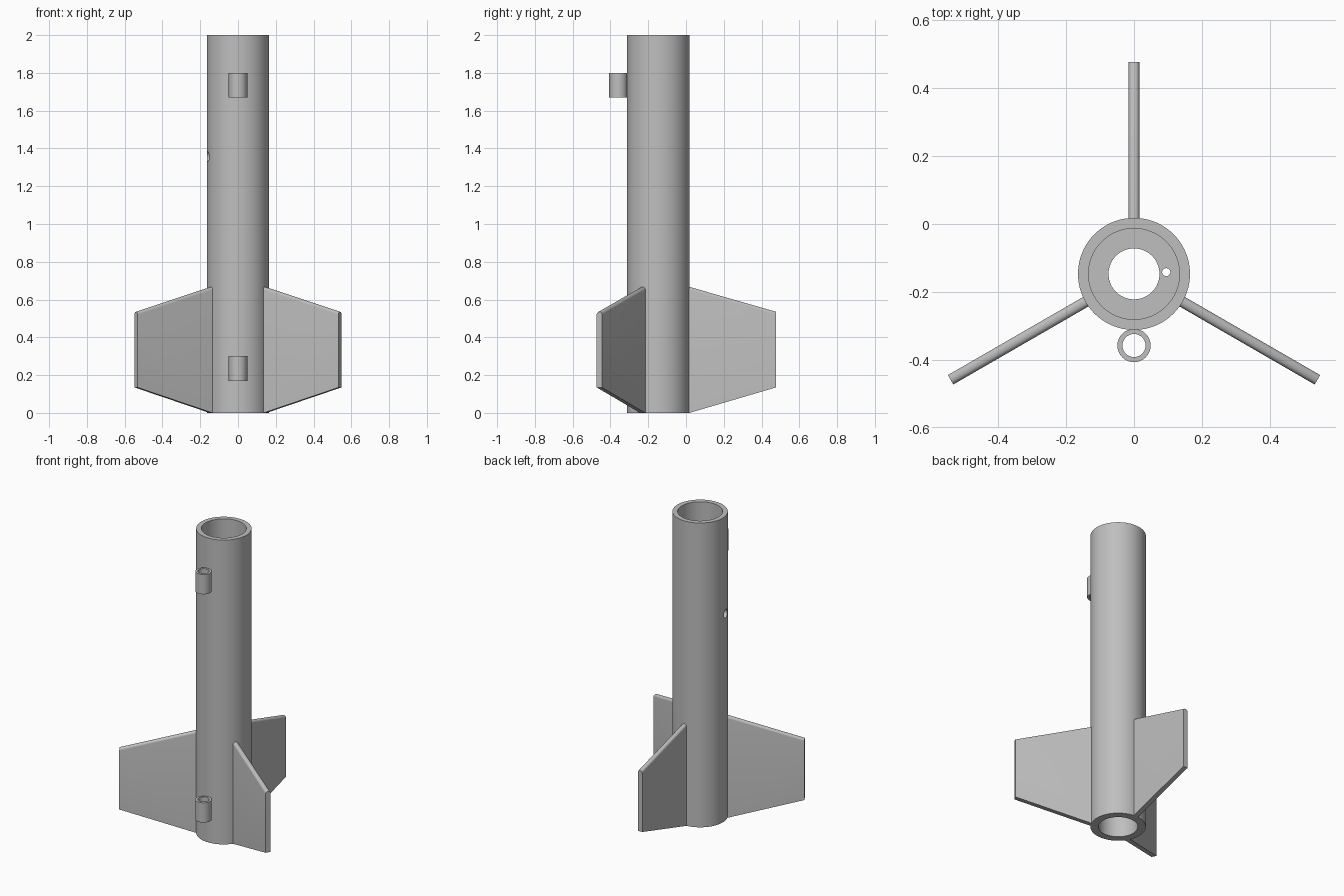
import bpy, bmesh, math
from mathutils import Matrix, Vector

cube = bpy.data.objects.get("Cube")
if cube:
    bpy.data.objects.remove(cube, do_unlink=True)

AXIS_Y = -0.147      # tube axis
R_OUT, R_IN = 0.165, 0.134
R_AFT, R_PORT = 0.117, 0.075
STEP = 0.67          # height of the aft chamber

grey = bpy.data.materials.new("plain_grey")
grey.use_nodes = True
COLOUR = (0.52, 0.52, 0.52, 1)
grey.diffuse_color = COLOUR
grey.node_tree.nodes["Principled BSDF"].inputs["Base Color"].default_value = COLOUR


def finish(name, bm):
    bmesh.ops.recalc_face_normals(bm, faces=bm.faces)
    mesh = bpy.data.meshes.new(name)
    bm.to_mesh(mesh)
    bm.free()
    mesh.materials.append(grey)
    obj = bpy.data.objects.new(name, mesh)
    bpy.context.collection.objects.link(obj)
    return obj


def smooth(obj):
    bpy.ops.object.select_all(action='DESELECT')
    obj.select_set(True)
    bpy.context.view_layer.objects.active = obj
    bpy.ops.object.shade_smooth_by_angle(angle=math.radians(35))


def lathe(name, profile, y, steps):
    """Revolve a closed (radius, z) outline around a vertical axis."""
    bm = bmesh.new()
    verts = [bm.verts.new((r, 0, z)) for r, z in profile]
    edges = [bm.edges.new((v, verts[i - 1])) for i, v in enumerate(verts)]
    bmesh.ops.spin(bm, geom=verts + edges, cent=(0, 0, 0), axis=(0, 0, 1),
                   angle=math.tau, steps=steps, use_duplicate=False)
    bmesh.ops.remove_doubles(bm, verts=bm.verts, dist=1e-5)
    bmesh.ops.translate(bm, verts=bm.verts, vec=(0, y, 0))
    return finish(name, bm)


def drill(target, name, radius, depth, matrix):
    bm = bmesh.new()
    bmesh.ops.create_cone(bm, cap_ends=True, segments=32, radius1=radius,
                          radius2=radius, depth=depth, matrix=matrix)
    cutter = finish(name, bm)
    cutter.hide_render = True
    cutter.hide_viewport = True
    cutter.display_type = 'WIRE'
    mod = target.modifiers.new(name, 'BOOLEAN')
    mod.operation = 'DIFFERENCE'
    mod.solver = 'EXACT'
    mod.object = cutter
    bpy.context.view_layer.objects.active = target
    bpy.ops.object.modifier_apply(modifier=name)
    bpy.data.objects.remove(cutter, do_unlink=True)


# Body tube with an inner bulkhead
body = lathe("body_tube", [
    (R_OUT, 0), (R_OUT, 2), (R_IN, 2), (R_IN, STEP + 0.06),
    (R_PORT, STEP + 0.06), (R_PORT, STEP), (R_AFT, STEP), (R_AFT, 0)], AXIS_Y, 96)

# Small bulkhead hole and the vent in the side wall
drill(body, "bulkhead_hole", 0.012, 0.3,
      Matrix.Translation((0.095, AXIS_Y + 0.005, STEP + 0.03)))
out = Vector((-math.cos(math.radians(13)), -math.sin(math.radians(13)), 0))
drill(body, "vent_hole", 0.027, 0.1,
      Matrix.Translation(Vector((0, AXIS_Y, 1.357)) + out * 0.15)
      @ out.to_track_quat('Z', 'Y').to_matrix().to_4x4())
smooth(body)

# Guide rings along the front
for name, z in (("lower_guide_ring", 0.17), ("upper_guide_ring", 1.67)):
    ring = lathe(name, [(0.049, z), (0.049, z + 0.13),
                        (0.034, z + 0.13), (0.034, z)], -0.358, 48)
    smooth(ring)

# Three swept fins with rounded upper edges
HALF = 0.016
OUTLINE = [(0.15, 0), (0.165, 0), (0.624, 0.135), (0.624, 0.535),
           (0.165, 0.667), (0.15, 0.667)]
for name, angle in (("back_fin", 90), ("left_fin", -30), ("right_fin", 210)):
    bm = bmesh.new()
    face = bm.faces.new([bm.verts.new((r, -HALF, z)) for r, z in OUTLINE])
    grown = bmesh.ops.extrude_face_region(bm, geom=[face])["geom"]
    bmesh.ops.translate(bm, vec=(0, 2 * HALF, 0),
                        verts=[v for v in grown if isinstance(v, bmesh.types.BMVert)])
    upper = [e for e in bm.edges if min(v.co.z for v in e.verts) > 0.5
             and abs(e.verts[0].co.x - e.verts[1].co.x) > 0.001]
    bmesh.ops.bevel(bm, geom=upper, offset=0.014, segments=5, profile=0.5,
                    affect='EDGES', clamp_overlap=True)
    bmesh.ops.transform(bm, verts=bm.verts, matrix=Matrix.Translation((0, AXIS_Y, 0))
                        @ Matrix.Rotation(math.radians(angle), 4, 'Z'))
    smooth(finish(name, bm))
